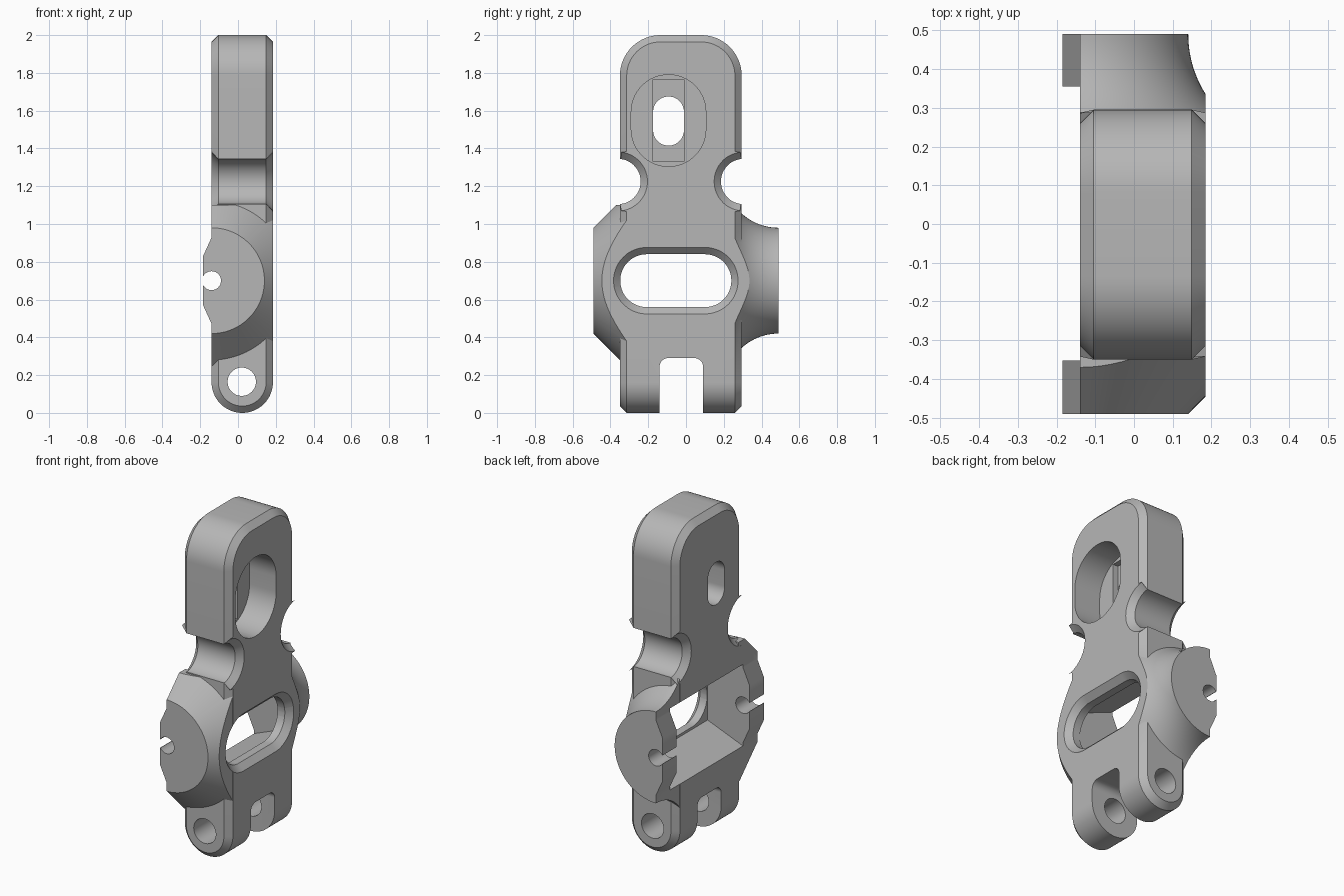
import bpy, bmesh
from math import sin, cos, pi, sqrt, radians

cube = bpy.data.objects.get("Cube")
if cube:
    bpy.data.objects.remove(cube, do_unlink=True)

# Single grey material
grey = bpy.data.materials.new("plain_grey")
grey.use_nodes = True
colour = (0.47, 0.47, 0.47, 1)
grey.diffuse_color = colour
grey.node_tree.nodes["Principled BSDF"].inputs["Base Color"].default_value = colour

SEAM = 1.0                   # height where lower body meets upper plate
BACK, FRONT = -0.14, 0.185   # plate faces in x
Y0, Y1 = -0.35, 0.295        # plate sides in y
PIVOT_X, PIVOT_Z = -0.14, 0.7
CHAMFER = 0.036


def arc(u, v, r, start, end, n=16):
    return [(u + r * cos(radians(start + (end - start) * i / n)),
             v + r * sin(radians(start + (end - start) * i / n)))
            for i in range(n + 1)]


def circle(u, v, r, n=64):
    return arc(u, v, r, 0, 360, n)[:-1]


def rect(u0, u1, v0, v1):
    return [(u0, v0), (u1, v0), (u1, v1), (u0, v1)]


def rounded(u0, u1, v0, v1, r):
    """Rectangle with rounded corners; a slot when r is half its width."""
    r *= 0.999
    return (arc(u1 - r, v0 + r, r, -90, 0) + arc(u1 - r, v1 - r, r, 0, 90)
            + arc(u0 + r, v1 - r, r, 90, 180) + arc(u0 + r, v0 + r, r, 180, 270))


def loft(name, axis, sections, chamfer=0):
    """Closed solid through (position, outline) sections along x or y."""
    bm = bmesh.new()
    rings = []
    for p, outline in sections:
        rings.append([bm.verts.new((p, u, v) if axis == "x" else (u, p, v))
                      for u, v in outline])
    n = len(rings[0])
    for a, b in zip(rings, rings[1:]):
        for i in range(n):
            j = (i + 1) % n
            bm.faces.new((a[i], a[j], b[j], b[i]))
    caps = [bm.faces.new(rings[0]), bm.faces.new(rings[-1])]
    bmesh.ops.recalc_face_normals(bm, faces=bm.faces)
    if chamfer:
        edges = [e for f in caps for e in f.edges
                 if not all(abs(v.co.z - SEAM) < 1e-4 for v in e.verts)]
        bmesh.ops.bevel(bm, geom=edges, offset=chamfer, segments=1,
                        affect="EDGES", clamp_overlap=False)
        bmesh.ops.recalc_face_normals(bm, faces=bm.faces)
    mesh = bpy.data.meshes.new(name)
    bm.to_mesh(mesh)
    bm.free()
    obj = bpy.data.objects.new(name, mesh)
    bpy.context.collection.objects.link(obj)
    mesh.materials.append(grey)
    return obj


def prism(name, axis, lo, hi, outline, chamfer=0):
    return loft(name, axis, [(lo, outline), (hi, outline)], chamfer)


def combine(target, tool, operation="DIFFERENCE"):
    """Apply a boolean and discard the tool."""
    mod = target.modifiers.new("boolean", "BOOLEAN")
    mod.operation, mod.solver, mod.object = operation, "EXACT", tool
    bpy.context.view_layer.objects.active = target
    bpy.ops.object.modifier_apply(modifier=mod.name)
    bpy.data.objects.remove(tool, do_unlink=True)


# Upper plate: round-shouldered tab with a notched waist
R, NOTCH = 0.215, 0.12
outline = ([(Y0, SEAM)] + [(Y1, SEAM)]
           + [(Y1, 1.107)] + arc(Y1 + 0.01, 1.225, NOTCH, 262, 98, 24) + [(Y1, 1.343)]
           + arc(Y1 - R, 2 - R, R, 0, 90) + arc(Y0 + R, 2 - R, R, 90, 180)
           + [(Y0, 1.343)] + arc(Y0 - 0.01, 1.225, NOTCH, 82, -82, 24) + [(Y0, 1.107)])
upper = prism("upper_plate", "x", BACK, FRONT, outline, CHAMFER)

# Oval recess, its floor groove, and the through slot
combine(upper, prism("recess", "x", 0.005, 0.3, rounded(-0.29, 0.105, 1.305, 1.79, 0.197)))
combine(upper, prism("groove", "x", -0.03, 0.1, rect(-0.175, -0.01, 1.33, 1.765)))
combine(upper, prism("slot", "x", -0.3, 0.1, rounded(-0.174, -0.011, 1.415, 1.675, 0.0815)))

# Lower body: plate with a fully rounded foot
mid, foot = (BACK + FRONT) / 2, (FRONT - BACK) / 2
lower = prism("lower_body", "y", Y0, Y1,
              arc(mid, foot, foot, 180, 360, 40) + [(FRONT, SEAM), (BACK, SEAM)], CHAMFER)

# Side bosses: a cone on one side, a flared trumpet on the other
FLARE = 0.29
trumpet = [(0.49 - d, 0.28 + FLARE - sqrt(FLARE ** 2 - d ** 2))
           for d in [0.23 * i / 16 for i in range(17)]]
for name, profile in (("cone_boss", [(-0.49, 0.28), (-0.31, 0.46)]),
                      ("trumpet_boss", trumpet)):
    boss = loft(name, "y", [(y, circle(PIVOT_X, PIVOT_Z, r, 96)) for y, r in profile])
    xb, xf = BACK + 0.0005, FRONT - 0.0005
    clip = [(xf, 0.25), (xf, 1.1), (xb, 1.1), (xb, 0.93), (-0.185, 0.83),
            (-0.185, 0.57), (xb, 0.47), (xb, 0.25)]
    combine(boss, prism("clip", "y", -0.6, 0.6, clip), "INTERSECT")
    combine(lower, boss, "UNION")

# Tapered pocket between the ears
pocket = [(-0.3, 0.45), (BACK, 0.45), (0.1, 0.545), (0.1, 0.855), (BACK, 0.95), (-0.3, 0.95)]
combine(lower, prism("pocket", "y", -0.352, 0.355, pocket))

# Long through slot with a chamfered mouth
combine(lower, prism("window", "x", -0.3, 0.3, rounded(-0.348, 0.24, 0.56, 0.84, 0.14)))
g = 0.05
combine(lower, loft("mouth", "x", [
    (FRONT - 0.037, rounded(-0.347, 0.239, 0.561, 0.839, 0.139)),
    (FRONT + 0.013, rounded(-0.347 - g, 0.239 + g, 0.561 - g, 0.839 + g, 0.139 + g))]))

# Pivot bore opening through the ears
combine(lower, prism("bore", "y", -0.6, 0.6, circle(PIVOT_X, PIVOT_Z, 0.05, 40)))
combine(lower, prism("bore_gap", "y", -0.6, 0.6, rect(-0.3, PIVOT_X, 0.674, 0.726)))

# Fork gap between the feet, and the foot pin holes
combine(lower, prism("fork", "x", -0.3, 0.4, rounded(-0.14, 0.09, -0.3, 0.29, 0.045)))
combine(lower, prism("pin_hole", "y", -0.6, 0.6, circle(0.02, 0.165, 0.075, 48)))

# Smooth curved walls, keep edges sharp
for obj in (upper, lower):
    bpy.ops.object.select_all(action="DESELECT")
    obj.select_set(True)
    bpy.context.view_layer.objects.active = obj
    bpy.ops.object.shade_smooth_by_angle(angle=radians(25))
